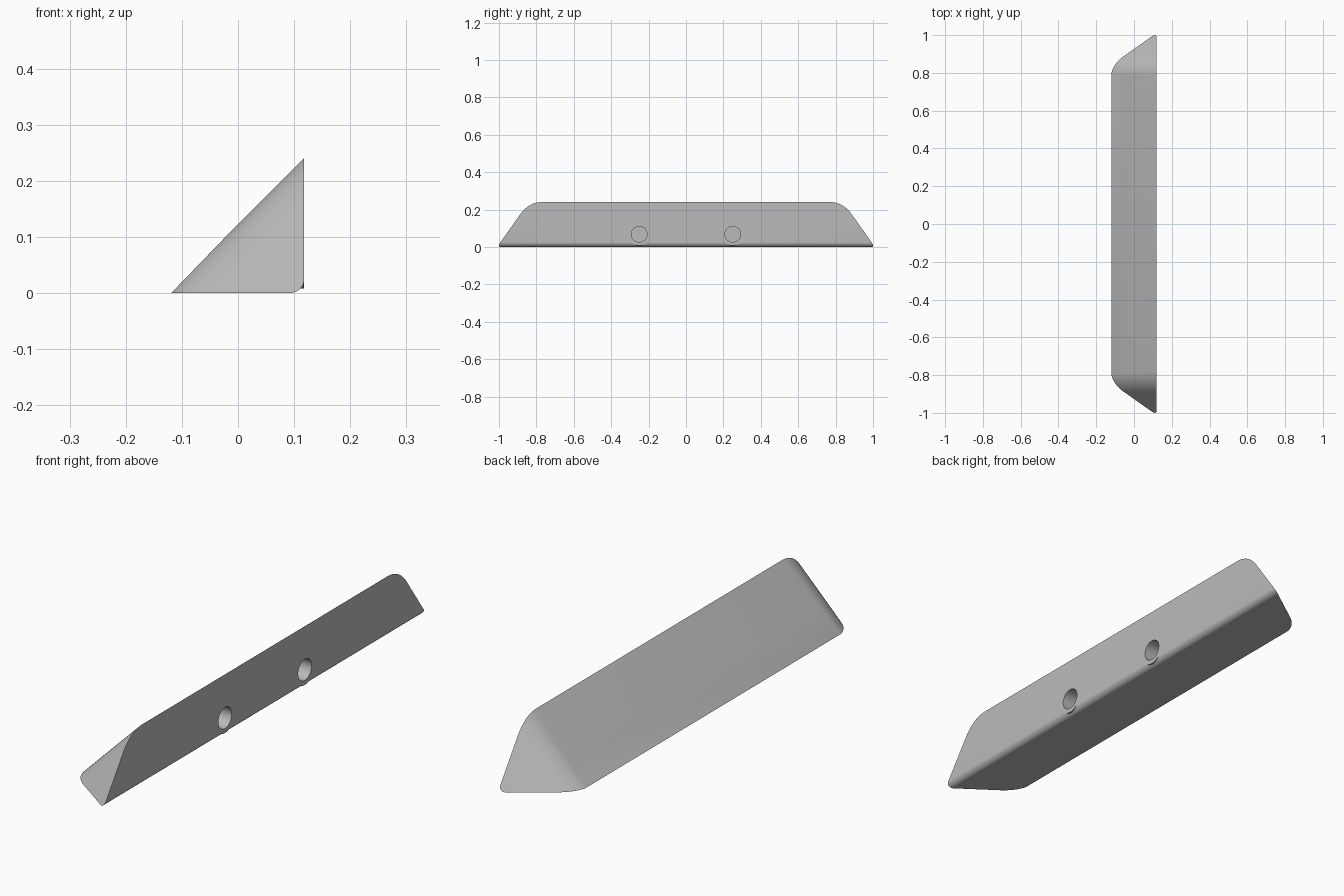
import bpy
import bmesh
from math import sin, cos, pi, radians, sqrt
from mathutils import Vector, Matrix

cube = bpy.data.objects.get("Cube")
if cube:
    bpy.data.objects.remove(cube)

grey = bpy.data.materials.new("light grey")
grey.use_nodes = True
colour = (0.5, 0.5, 0.5, 1)
grey.diffuse_color = colour
grey.node_tree.nodes["Principled BSDF"].inputs["Base Color"].default_value = colour

BACK, TIP, TOP = 0.118, -0.119, 0.245   # wall side, front tip, upper edge
HOLE_Y, HOLE_Z = 0.25, 0.068


def arc(cx, cy, r, start, end, steps):
    """Points along an arc, angles in degrees."""
    angles = [radians(start + (end - start) * i / steps) for i in range(steps + 1)]
    return [(cx + r * cos(a), cy + r * sin(a)) for a in angles]


def prism(name, outline, origin, u, v, sweep):
    """Outline in the plane of u and v, swept along a vector."""
    bm = bmesh.new()
    face = bm.faces.new([bm.verts.new(origin + u * a + v * b) for a, b in outline])
    result = bmesh.ops.extrude_face_region(bm, geom=[face])
    moved = [g for g in result["geom"] if isinstance(g, bmesh.types.BMVert)]
    bmesh.ops.translate(bm, verts=moved, vec=sweep)
    bmesh.ops.recalc_face_normals(bm, faces=bm.faces)
    mesh = bpy.data.meshes.new(name)
    bm.to_mesh(mesh)
    bm.free()
    mesh.materials.append(grey)
    obj = bpy.data.objects.new(name, mesh)
    bpy.context.collection.objects.link(obj)
    return obj


def disc_prism(name, y, radius, x_from, x_to):
    outline = arc(y, HOLE_Z, radius, 0, 360, 64)[:-1]
    return prism(name, outline, Vector((x_from, 0, 0)), Y, Z, X * (x_to - x_from))


def combine(target, tool, operation):
    tool.hide_render = True
    mod = target.modifiers.new(operation.lower(), "BOOLEAN")
    mod.operation, mod.solver, mod.object = operation, "EXACT", tool
    bpy.context.view_layer.objects.active = target
    bpy.ops.object.modifier_apply(modifier=mod.name)
    bpy.data.objects.remove(tool)


X, Y, Z = Vector((1, 0, 0)), Vector((0, 1, 0)), Vector((0, 0, 1))

# Triangular bar with a rounded lower back edge
r = 0.025
section = [(TIP, 0)] + arc(BACK - r, r, r, -90, 0, 10) + [(BACK, TOP)]
bar = prism("wedge_bar", section, Vector((0, -1.1, 0)), X, Z, Y * 2.2)

# Chamfered, rounded ends, cut square to the sloping face
depth = 0.24 / sqrt(2)
slope_end, end_radius = 1.01, 0.16
tangent = end_radius * (sqrt(2) - 1)
corner = slope_end - depth
half = [(slope_end + 0.1, -0.1)]
half += arc(corner - tangent, depth - end_radius, end_radius, 45, 90, 16)
half[-1] = (corner - tangent, depth)
half = [half[0]] + half[1:-1] + [(corner - tangent, depth), (corner - tangent, depth + 0.1)]
# Keep the rounded profile closed slightly above the sloping face
half = half[:-2] + [(corner - tangent, depth + 0.0005)]
outline = half + [(-y, d) for y, d in reversed(half)]
inward = Vector((-1, 0, 1)).normalized()
along = Vector((1, 0, 1)).normalized()
ends = prism("end_shape", outline, Vector((BACK, 0, 0)) - along * 0.5, Y, inward, along)
combine(bar, ends, "INTERSECT")

# Collars fill the rounded edge around each blind hole
for y in (-HOLE_Y, HOLE_Y):
    combine(bar, disc_prism("hole_collar", y, 0.06, BACK - 0.04, BACK), "UNION")
    combine(bar, disc_prism("blind_hole", y, 0.042, BACK - 0.1, BACK + 0.05), "DIFFERENCE")

bpy.ops.object.select_all(action="DESELECT")
bar.select_set(True)
bpy.context.view_layer.objects.active = bar
bpy.ops.object.shade_smooth_by_angle(angle=radians(25))
